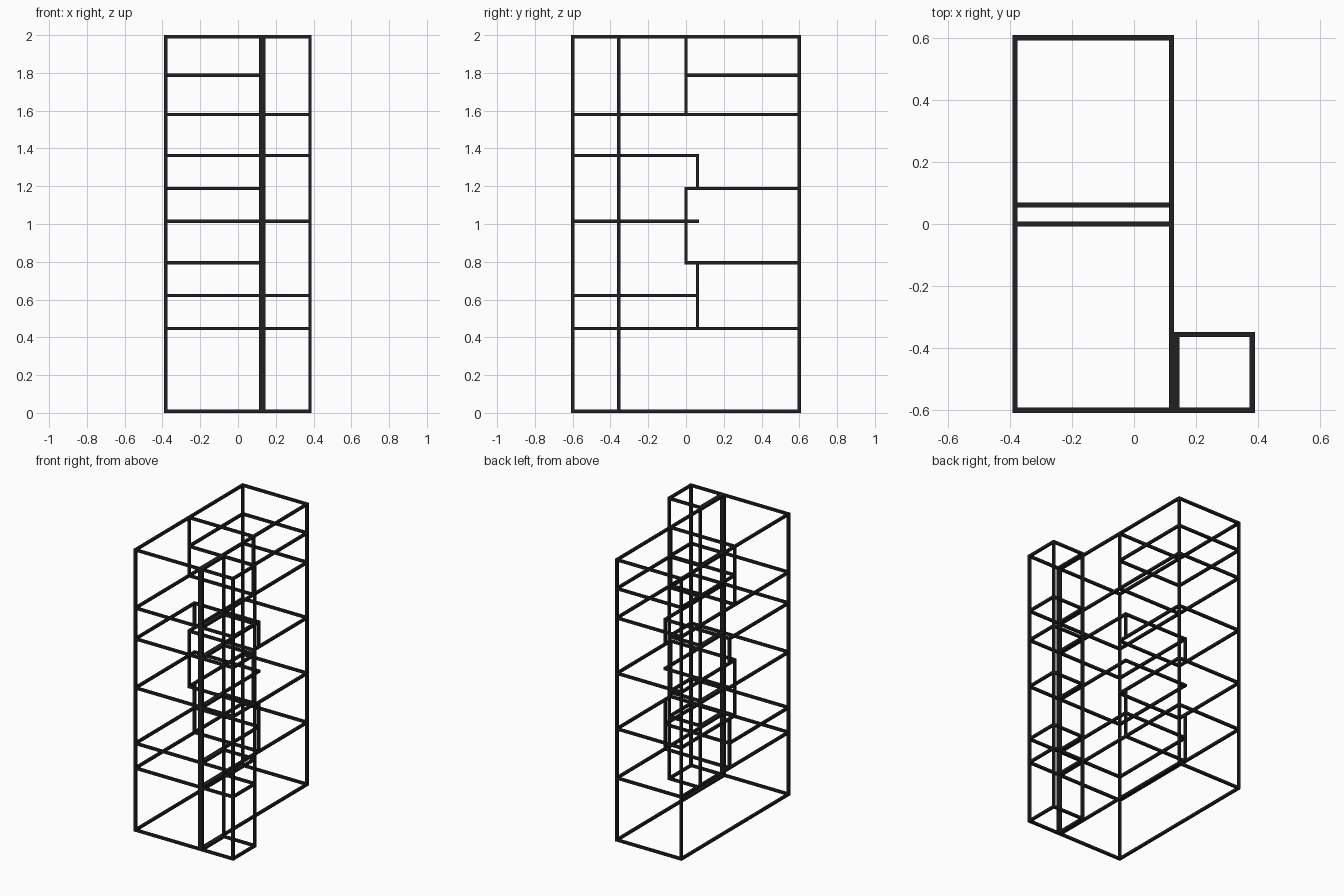
import bpy
import bmesh
from mathutils import Vector, Matrix

if "Cube" in bpy.data.objects:
    bpy.data.objects.remove(bpy.data.objects["Cube"])

T = 0.017          # bar thickness
H = T / 2
X0, X1 = -0.383, 0.121     # main block
P0, P1 = 0.138, 0.381      # side shaft
YF, YB = -0.6, 0.6         # front and back
ZB, ZT = H, 2.0 - H

dark = bpy.data.materials.new("dark_bar")
dark.diffuse_color = (0.015, 0.015, 0.015, 1)
dark.use_nodes = True
dark.node_tree.nodes["Principled BSDF"].inputs["Base Color"].default_value = dark.diffuse_color


def bar(bm, a, b):
    """Square bar between two points on an axis, ends squared over the corner."""
    a, b = Vector(a), Vector(b)
    size = [abs(d) + T for d in (b - a)]
    bmesh.ops.create_cube(bm, size=1, matrix=Matrix.Translation((a + b) / 2)
                          @ Matrix.Diagonal((*size, 1)))


def ring(bm, x0, x1, y0, y1, z):
    for y in (y0, y1):
        bar(bm, (x0, y, z), (x1, y, z))
    for x in (x0, x1):
        bar(bm, (x, y0, z), (x, y1, z))


def posts(bm, xs, ys, z0, z1):
    for x in xs:
        for y in ys:
            bar(bm, (x, y, z0), (x, y, z1))


def finish(bm, name):
    me = bpy.data.meshes.new(name)
    bm.to_mesh(me)
    bm.free()
    me.materials.append(dark)
    bpy.context.collection.objects.link(bpy.data.objects.new(name, me))


# Main block: corner posts and full-depth floors
bm = bmesh.new()
posts(bm, (X0, X1), (YF, YB), ZB, ZT)
for z in (ZB, 0.447, 1.58, ZT):
    ring(bm, X0, X1, YF, YB, z)
finish(bm, "main_frame")

# Front floors reach slightly past the middle
bm = bmesh.new()
for z in (0.622, 1.015, 1.362):
    ring(bm, X0, X1, YF, 0.061, z)
finish(bm, "front_floors")

# Back floors start at the middle
bm = bmesh.new()
for z in (0.795, 1.188, 1.788):
    ring(bm, X0, X1, 0.0, YB, z)
finish(bm, "back_floors")

# Inner wall posts, alternating between the two wall lines
bm = bmesh.new()
for y, z0, z1 in ((0.061, 0.447, 0.795), (0.0, 0.795, 1.188),
                  (0.061, 1.188, 1.362), (0.0, 1.58, ZT)):
    posts(bm, (X0, X1), (y,), z0, z1)
for y, z in ((0.061, 0.447), (0.0, 1.58), (0.0, ZT)):
    bar(bm, (X0, y, z), (X1, y, z))
finish(bm, "inner_walls")

# Side shaft with a landing at each front floor
bm = bmesh.new()
posts(bm, (P0, P1), (YF, -0.356), ZB, ZT)
for z in (ZB, 0.447, 0.622, 1.015, 1.362, 1.58, ZT):
    ring(bm, P0, P1, YF, -0.356, z)
finish(bm, "side_shaft")
